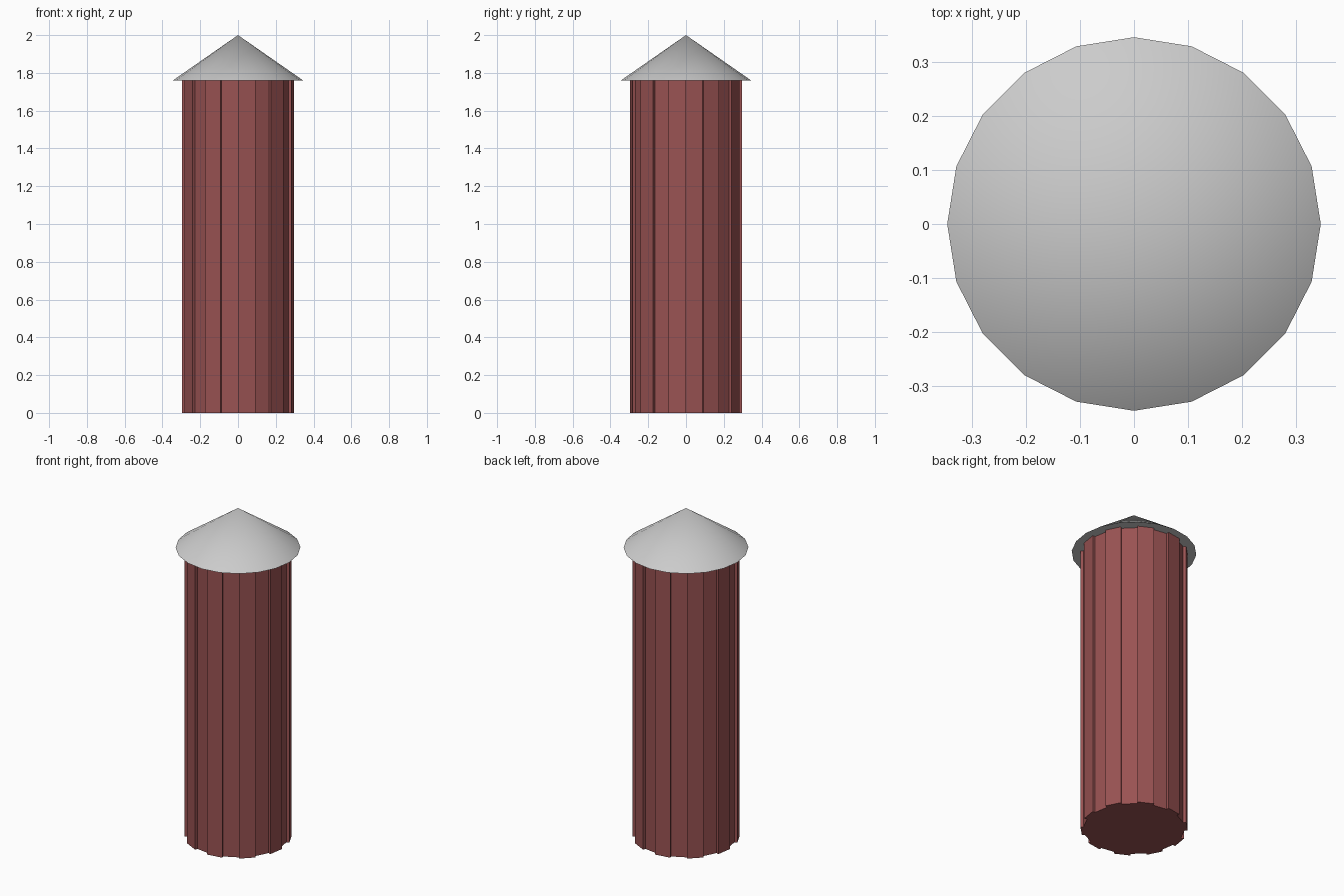
import bpy, bmesh, math

if "Cube" in bpy.data.objects:
    bpy.data.objects.remove(bpy.data.objects["Cube"])

SIDES = 20
EAVE = 1.76

# Wooden wall: 20 planks, alternately recessed and proud
R_IN, R_OUT = 0.28, 0.297
bm = bmesh.new()
ring = []
for i in range(SIDES):
    r = R_OUT if i % 2 else R_IN
    for k in (i, i + 1):
        a = math.tau * k / SIDES
        ring.append(bm.verts.new((r * math.cos(a), r * math.sin(a), 0)))
base = bm.faces.new(ring)
ext = bmesh.ops.extrude_face_region(bm, geom=[base], use_keep_orig=True)
top = [v for v in ext["geom"] if isinstance(v, bmesh.types.BMVert)]
bmesh.ops.translate(bm, verts=top, vec=(0, 0, EAVE))
bmesh.ops.recalc_face_normals(bm, faces=bm.faces)
mesh = bpy.data.meshes.new("plank_wall")
bm.to_mesh(mesh)
bm.free()
wall = bpy.data.objects.new("plank_wall", mesh)
bpy.context.collection.objects.link(wall)
wood = bpy.data.materials.new("red_wood")
wood.diffuse_color = (0.32, 0.085, 0.085, 1)
wood.use_nodes = True
wood.node_tree.nodes["Principled BSDF"].inputs["Base Color"].default_value = wood.diffuse_color
mesh.materials.append(wood)

# Conical roof with overhanging eave
bpy.ops.mesh.primitive_cone_add(vertices=SIDES, radius1=0.345, radius2=0, depth=2 - EAVE,
                                location=(0, 0, (2 + EAVE) / 2))
roof = bpy.context.object
roof.name = "roof"
bpy.ops.object.shade_smooth_by_angle(angle=math.radians(30))
